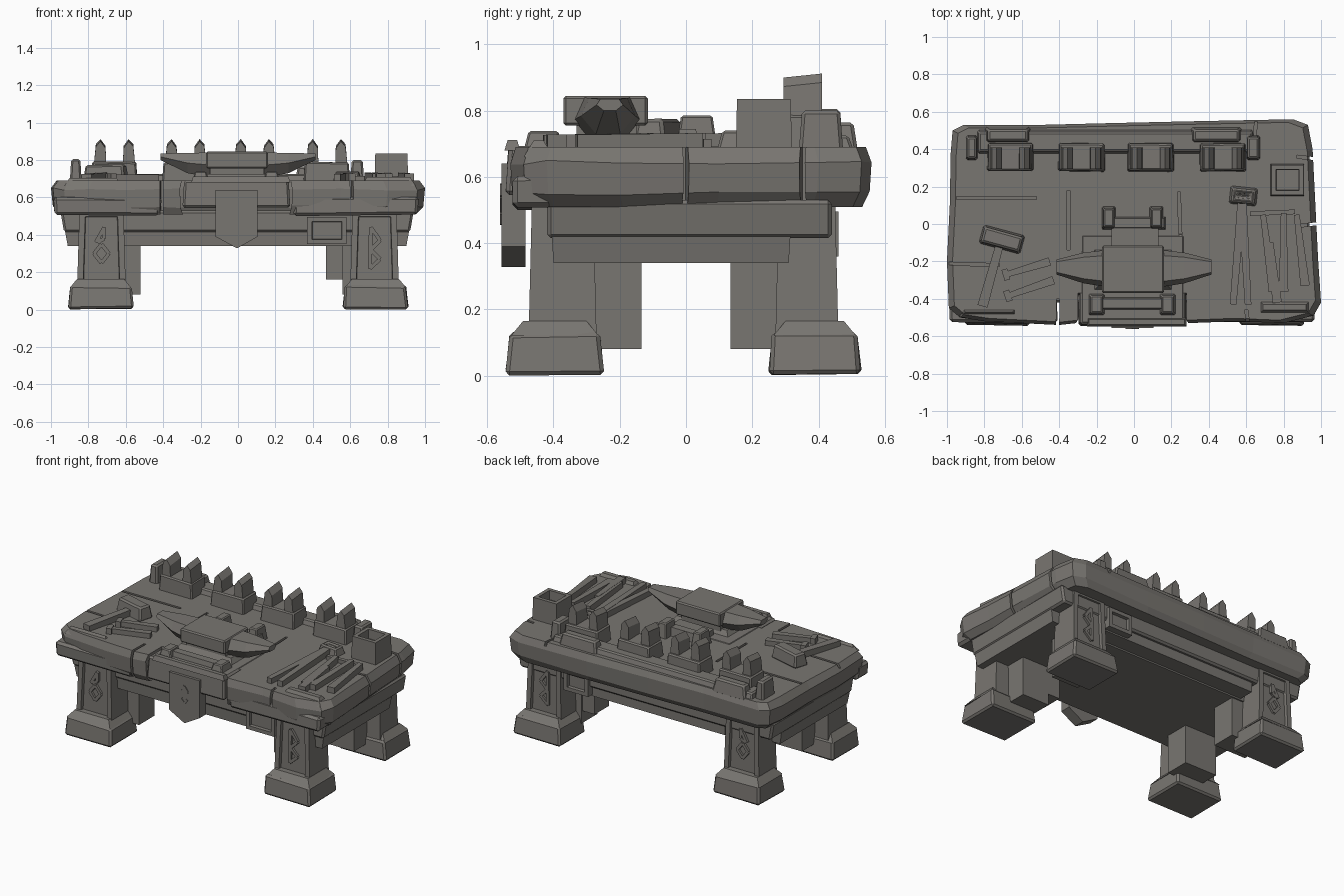
import bpy, bmesh, math, random
from mathutils import Vector, Matrix

if "Cube" in bpy.data.objects:
    bpy.data.objects.remove(bpy.data.objects["Cube"])
random.seed(4)

stone = bpy.data.materials.new("grey stone")
stone.diffuse_color = (0.19, 0.18, 0.165, 1)
stone.use_nodes = True
stone.node_tree.nodes["Principled BSDF"].inputs["Base Color"].default_value = stone.diffuse_color


def finish(name, bm, bevel=0.0):
    bmesh.ops.recalc_face_normals(bm, faces=bm.faces)
    me = bpy.data.meshes.new(name)
    bm.to_mesh(me)
    bm.free()
    ob = bpy.data.objects.new(name, me)
    bpy.context.collection.objects.link(ob)
    me.materials.append(stone)
    if bevel:
        m = ob.modifiers.new("worn edges", 'BEVEL')
        m.width, m.segments, m.limit_method = bevel, 1, 'ANGLE'
    return ob


def loft(name, rings, bevel=0.0):
    """Skin a list of equal-length point rings and cap both ends."""
    bm = bmesh.new()
    vr = [[bm.verts.new(p) for p in r] for r in rings]
    n = len(vr[0])
    for a, b in zip(vr, vr[1:]):
        for i in range(n):
            bm.faces.new((a[i], a[(i + 1) % n], b[(i + 1) % n], b[i]))
    bm.faces.new(vr[0])
    bm.faces.new(vr[-1])
    return finish(name, bm, bevel)


def box(name, x, y, z, tx=0, ty=0, bevel=0.0, jit=0.0, rot=0, recess=None, rim=0.04, depth=0.02):
    """Box from ranges; top narrowed by tx, ty; optional recessed panel on one side."""
    c = Vector((sum(x) / 2, sum(y) / 2, 0))
    bm = bmesh.new()
    bmesh.ops.create_cube(bm, size=1)
    for v in bm.verts:
        top = v.co.z > 0
        v.co = Vector((v.co.x * (x[1] - x[0] - 2 * tx * top), v.co.y * (y[1] - y[0] - 2 * ty * top), z[1] if top else z[0]))
        v.co += Vector([random.uniform(-jit, jit) for _ in range(3)])
    bm.normal_update()
    if recess:
        f = max(bm.faces, key=lambda f: f.normal.dot(Vector(recess)))
        bmesh.ops.inset_region(bm, faces=[f], thickness=rim)
        bmesh.ops.inset_region(bm, faces=[f], thickness=0.004, depth=-depth)
    bm.transform(Matrix.Translation(c) @ Matrix.Rotation(math.radians(rot), 4, 'Z'))
    return finish(name, bm, bevel)


def beam(name, a, b, w, t, up=(0, 0, 1), w2=None):
    """Straight bar from a to b, width w (w2 at the end), thickness t along up."""
    a, b, up = Vector(a), Vector(b), Vector(up)
    s = (b - a).cross(up).normalized()
    ring = lambda p, k: [p + s * k / 2 * i + up * t / 2 * j for i, j in ((-1, -1), (1, -1), (1, 1), (-1, 1))]
    return loft(name, [ring(a, w), ring(b, w2 or w)])


def rune(name, pts, y, w=0.02):
    for p, q in zip(pts, pts[1:]):
        beam(name, (p[0], y, p[1]), (q[0], y, q[1]), w, 0.024, (0, 1, 0))


# Table top: rough outline with a notch at the front centre
outline = [(-.31, -.38), (-.31, -.53), (-.40, -.54), (-.60, -.53), (-.80, -.52), (-.93, -.50), (-.99, -.45),
           (-1, -.20), (-.985, .10), (-.98, .38), (-.97, .50), (-.91, .53), (-.50, .53), (-.10, .54),
           (.35, .55), (.85, .56), (.93, .53), (.955, .40), (.97, .10), (.985, -.20), (1, -.42),
           (.96, -.49), (.80, -.53), (.55, -.52), (.29, -.53), (.29, -.38)]
rings = []
for z, k in ((.51, .95), (.55, .99), (.645, 1), (.69, .97)):
    rings.append([(x * k, y * k, z + (random.uniform(-.008, .008) if .51 < z < .69 else 0)) for x, y in outline])
top = loft("table_top", rings)

# Cracks cut into the table top
cuts = [((-.41, -.60, .66), (-.405, -.40, .66)), ((1.05, .01, .62), (.88, -.01, .62)), ((1.05, .34, .60), (.87, .36, .60)),
        ((-1.05, -.21, .69), (-.72, -.22, .69)), ((-.95, .14, .70), (-.52, .14, .70)), ((.66, .60, .69), (.64, .44, .69)),
        ((-.35, .18, .70), (-.35, -.14, .70)), ((.24, .17, .70), (.25, -.12, .70)), ((.62, -.60, .66), (.60, -.46, .66))]
for a, b in cuts:
    c = beam("crack_cutter", a, b, .016, .05 if a[2] > .68 else .3)
    c.hide_render = True
    c.hide_viewport = True
    c.display_type = 'WIRE'
    m = top.modifiers.new("crack", 'BOOLEAN')
    m.operation, m.object, m.solver = 'DIFFERENCE', c, 'EXACT'

# Frame under the table top
box("upper_apron", (-.93, .92), (-.42, .44), (.415, .53), -.02, 0, .012)
box("lower_apron", (-.91, .90), (-.40, .31), (.34, .42), -.015, -.005)
box("apron_back_band", (-.58, .58), (.30, .415), (.35, .43))

# Legs, feet, inner braces and carved panels
for sx in (-1, 1):
    for sy in (-1, 1):
        side = ("left" if sx < 0 else "right") + ("_front" if sy < 0 else "_back")
        rx = lambda a, b: tuple(sorted((sx * a, sx * b)))
        ry = lambda a, b: tuple(sorted((sy * a, sy * b)))
        oy = .475 if sy < 0 else .46
        box(side + "_leg", rx(.60, .86), ry(.27, oy), (.12, .53), .012, .01, recess=(0, sy, 0), rim=.045)
        box(side + "_foot", rx(.56, .91), ry(.25, oy + .068), (0, .125), .012, .012, .012, .004).location.z = .004
        box(side + "_foot_cap", rx(.575, .895), ry(.265, oy + .052), (.122, .165), .035, .035)
        box(side + "_inner_brace", rx(.52 if sx < 0 else .56, .76), ry(.135, .30), (.08, .36))
        if sx > 0:
            box(side + "_brace_step", rx(.47, .60), ry(.14, .29), (.16, .36))
        # Raised carving inside the leg panel
        cx, y = sx * .73, sy * (oy - .022)
        if sx < 0:
            rune(side + "_carving", [(cx - .03, .36), (cx + .015, .44), (cx + .015, .38), (cx - .02, .36)], y)
            rune(side + "_carving", [(cx, .25), (cx + .04, .30), (cx, .35), (cx - .04, .30), (cx, .25)], y)
        else:
            rune(side + "_carving", [(cx - .025, .22), (cx + .03, .27), (cx - .02, .32), (cx + .03, .37),
                                     (cx - .02, .44), (cx - .025, .22)], y)

# Square carved plates on the apron
box("front_square_plate", (.37, .58), (-.445, -.40), (.35, .495), recess=(0, -1, 0), rim=.035)
box("back_square_plate", (.40, .58), (.40, .46), (.36, .495), recess=(0, 1, 0), rim=.035)

# Centre block of the front edge and hanging shield
box("anvil_bed", (-.295, .28), (-.545, -.05), (.545, .695), .008, .008, .012, .003)
shield = [(-.12, .64), (.105, .64), (.105, .39), (-.005, .328), (-.12, .39)]
loft("hanging_shield", [[(x, y, z) for x, z in shield] for y in (-.557, -.485)])
rune("shield_carving", [(-.04, .54), (-.005, .575), (.02, .54), (-.035, .49), (-.005, .46), (.015, .49)], -.55, .014)

# Anvil with two pointed horns
box("anvil_foot", (-.22, .21), (-.36, -.13), (.68, .725), .03, .03)
box("anvil_waist", (-.15, .14), (-.33, -.15), (.70, .78))
box("anvil_body", (-.17, .16), (-.37, -.115), (.755, .845), 0, 0, .008)
for s in (-1, 1):
    def section(x, cy, hw, z0, z1):
        zm = z0 + (z1 - z0) * .5
        return [(x, cy + hw * a, b) for a, b in ((-.45, z0), (.45, z0), (1, zm), (.7, z1), (-.7, z1), (-1, zm))]
    loft("anvil_horn", [section(s * .14, -.238, .10, .705, .84), section(s * .27, -.235, .082, .73, .838),
                        section(s * .415, -.23, .04, .80, .835)])

# Clamp parts behind and in front of the anvil
box("rear_clamp_bar", (-.17, .17), (-.03, .04), (.68, .745), .01, .01)
box("rear_clamp_slide", (-.12, .13), (-.12, -.02), (.68, .73))
for x in (-.135, .12):
    box("rear_clamp_jaw", (x - .037, x + .037), (-.03, .095), (.68, .785), .01, .015, .006)
box("front_clamp_bar", (-.22, .22), (-.46, -.39), (.68, .725), .01, .01)
for x in (-.20, .18):
    box("front_clamp_jaw", (x - .045, x + .045), (-.49, -.37), (.68, .738), .015, .015, .006)
box("front_edge_strip", (-.25, .28), (-.548, -.50), (.68, .712), .01, .01)

# Back rail with pronged holders
box("back_rail", (-.84, .64), (.37, .51), (.67, .725), .01, .02, .008)
for x in (-.66, -.28, .09, .475):
    box("holder_block", (x - .125, x + .125), (.28, .435), (.67, .79), .008, .006, .008, .003)
    for s in (-1, 1):
        p = [(x + s * .045, .78), (x + s * .11, .78), (x + s * .10, .885), (x + s * .075, .912), (x + s * .048, .875)]
        loft("holder_prong", [[(a, .295, z - .012 * (z > .8)) for a, z in p], [(a, .41, z) for a, z in p]])
box("left_rail_end", (-.90, -.835), (.34, .475), (.67, .805), .008, .01, .01)
box("right_rail_end", (.60, .675), (.34, .475), (.67, .80), .008, .01, .01)
box("back_edge_lump", (-.80, -.55), (.43, .52), (.67, .765), .02, .015, .01)
box("back_edge_lump", (.30, .58), (.43, .52), (.67, .765), .02, .015, .01)

# Hollow stone box
box("stone_box", (.73, .91), (.15, .32), (.67, .835), .004, .004, recess=(0, 0, 1), rim=.035, depth=.06)

# Hammer
box("hammer_head", (-.82, -.59), (-.135, -.03), (.685, .775), .012, .012, .01, .003, rot=-15)
beam("hammer_handle", (-.715, -.10, .715), (-.81, -.44, .705), .042, .04, w2=.055)

# Chisels on the left
for a, b in (((-.70, -.275, .705), (-.45, -.20, .705)), ((-.69, -.39, .705), (-.43, -.30, .705))):
    a, b = Vector(a), Vector(b)
    beam("chisel_shaft", a, b, .03, .035, w2=.045)
    beam("chisel_head", a, a + (b - a) * .12, .06, .045)

# Tongs and files on the right
box("tongs_hinge", (.51, .66), (.10, .20), (.68, .74), .015, .015, .008, rot=-6, recess=(0, 0, 1), rim=.03)
beam("tongs_handle", (.575, .11, .71), (.53, -.43, .705), .045, .04, w2=.035)
beam("tongs_handle", (.58, .11, .712), (.61, -.43, .707), .045, .04, w2=.035)
for a, b in (((.69, .05), (.745, -.36)), ((.73, -.10), (.765, -.42)), ((.80, .06), (.80, -.36)), ((.87, .05), (.915, -.33))):
    beam("file_tool", (*a, .71), (*b, .705), .03, .045, w2=.05)
beam("flat_rod", (.62, .055, .70), (.86, .065, .70), .025, .03)

# Worn stone plates raised along the table edge
box("left_front_plate", (-.93, -.62), (-.50, -.44), (.66, .705), .03, .03)
box("right_front_plate", (.66, .95), (-.49, -.40), (.66, .71), .03, .03)
box("left_front_lip", (-.98, -.42), (-.525, -.40), (.505, .60), -.01, .0, .015, .006)
box("right_front_lip", (.30, .96), (-.52, -.40), (.505, .60), -.01, .0, .015, .006)
